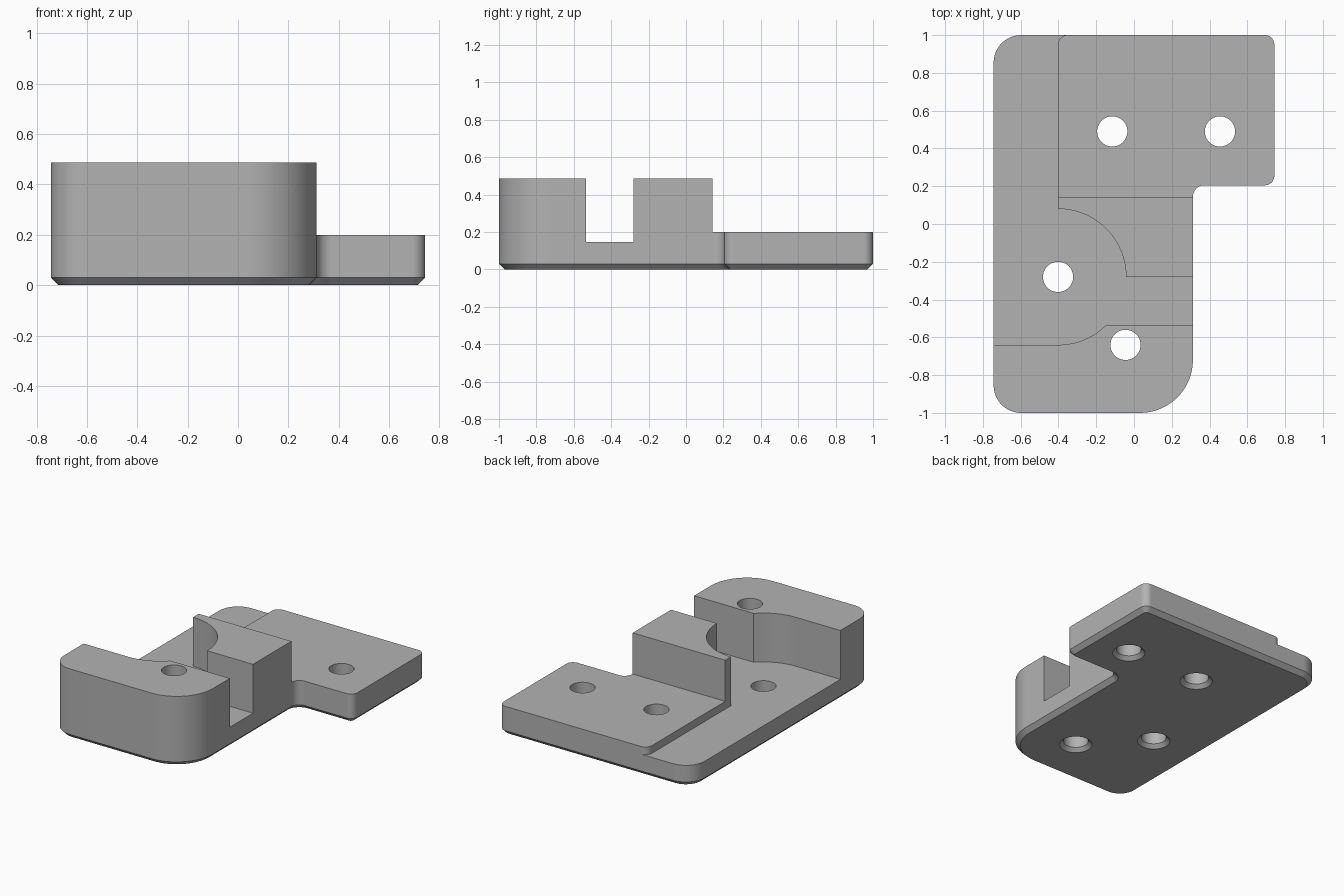
import bpy, math
from mathutils import Vector

if "Cube" in bpy.data.objects:
    bpy.data.objects.remove(bpy.data.objects["Cube"])

SEG = 16


def rounded(corners, inset=0.0):
    """Counter-clockwise outline from (x, y, radius) corners, optionally inset."""
    pts, n = [], len(corners)
    for i, (x, y, r) in enumerate(corners):
        c = Vector((x, y))
        a = (Vector(corners[i - 1][:2]) - c).normalized()
        b = (Vector(corners[(i + 1) % n][:2]) - c).normalized()
        side = 1 if b.cross(a) > 0 else -1          # convex or concave corner
        c += inset * side * (a + b)
        r -= inset * side
        centre = c + r * (a + b)
        for k in range(SEG + 1):
            t = math.pi / 2 * k / SEG
            pts.append(centre - r * (math.cos(t) * b + math.sin(t) * a))
    return pts


def arc(cx, cy, r, a0, a1, n):
    return [(cx + r * math.cos(math.radians(a0 + (a1 - a0) * k / n)),
             cy + r * math.sin(math.radians(a0 + (a1 - a0) * k / n))) for k in range(n + 1)]


def loft(name, sections):
    """Closed solid through (outline, z) sections with equal point counts."""
    n = len(sections[0][0])
    verts = [(p[0], p[1], z) for pts, z in sections for p in pts]
    faces = [list(range(n))[::-1], [len(verts) - n + i for i in range(n)]]
    for s in range(len(sections) - 1):
        for i in range(n):
            j = (i + 1) % n
            faces.append((s * n + i, s * n + j, s * n + n + j, s * n + n + i))
    mesh = bpy.data.meshes.new(name)
    mesh.from_pydata(verts, [], faces)
    obj = bpy.data.objects.new(name, mesh)
    bpy.context.collection.objects.link(obj)
    return obj


# Bracket body with chamfered foot
outline = [(-0.743, -1, 0.145), (0.312, -1, 0.28), (0.312, 0.205, 0.06),
           (0.743, 0.205, 0.05), (0.743, 1, 0.05), (-0.743, 1, 0.145)]
body = loft("bracket_body", [(rounded(outline, 0.03), 0),
                             (rounded(outline), 0.03), (rounded(outline), 0.487)])
cutters = []

# Space above the thin pad
pad = [(-1, 0.142), (1, 0.142), (1, 1.2), (-1, 1.2)]
cutters.append(loft("pad_cutter", [(pad, 0.2), (pad, 0.7)]))

# Recessed floor: side strip, round pocket and side channel
cx, cy, r = -0.402, -0.28, 0.36
end = math.degrees(math.asin(-0.255 / r))
pocket = [(-1, cy - r)] + arc(cx, cy, r, -90, end, 10)
pocket += [(0.6, -0.535), (0.6, cy)] + arc(cx, cy, r, 0, 90, 2 * SEG)
pocket += arc(cx + 0.05, 0.95, 0.05, 180, 90, 8)
pocket += [(cx + 0.05, 1.2), (-1, 1.2)]
cutters.append(loft("pocket_cutter", [(pocket, 0.146), (pocket, 0.8)]))

# Screw holes, chamfered underneath
for x, y in [(-0.115, 0.49), (0.455, 0.49), (-0.402, -0.28), (-0.045, -0.64)]:
    rings = [(arc(x, y, rad, 0, 352.5, 47), z)
             for rad, z in ((0.13, -0.025), (0.08, 0.025), (0.08, 0.9))]
    cutters.append(loft("hole_cutter", rings))

bpy.context.view_layer.objects.active = body
body.select_set(True)
for cutter in cutters:
    mod = body.modifiers.new("cut", 'BOOLEAN')
    mod.operation, mod.solver, mod.object = 'DIFFERENCE', 'EXACT', cutter
    bpy.ops.object.modifier_apply(modifier=mod.name)
    bpy.data.objects.remove(cutter)

# Plain grey finish
grey = bpy.data.materials.new("plain grey")
grey.diffuse_color = (0.45, 0.45, 0.45, 1)
grey.use_nodes = True
grey.node_tree.nodes["Principled BSDF"].inputs["Base Color"].default_value = grey.diffuse_color
body.data.materials.clear()
body.data.materials.append(grey)
bpy.ops.object.shade_smooth_by_angle(angle=math.radians(30))
body.modifiers.new("even_normals", 'WEIGHTED_NORMAL').keep_sharp = True
